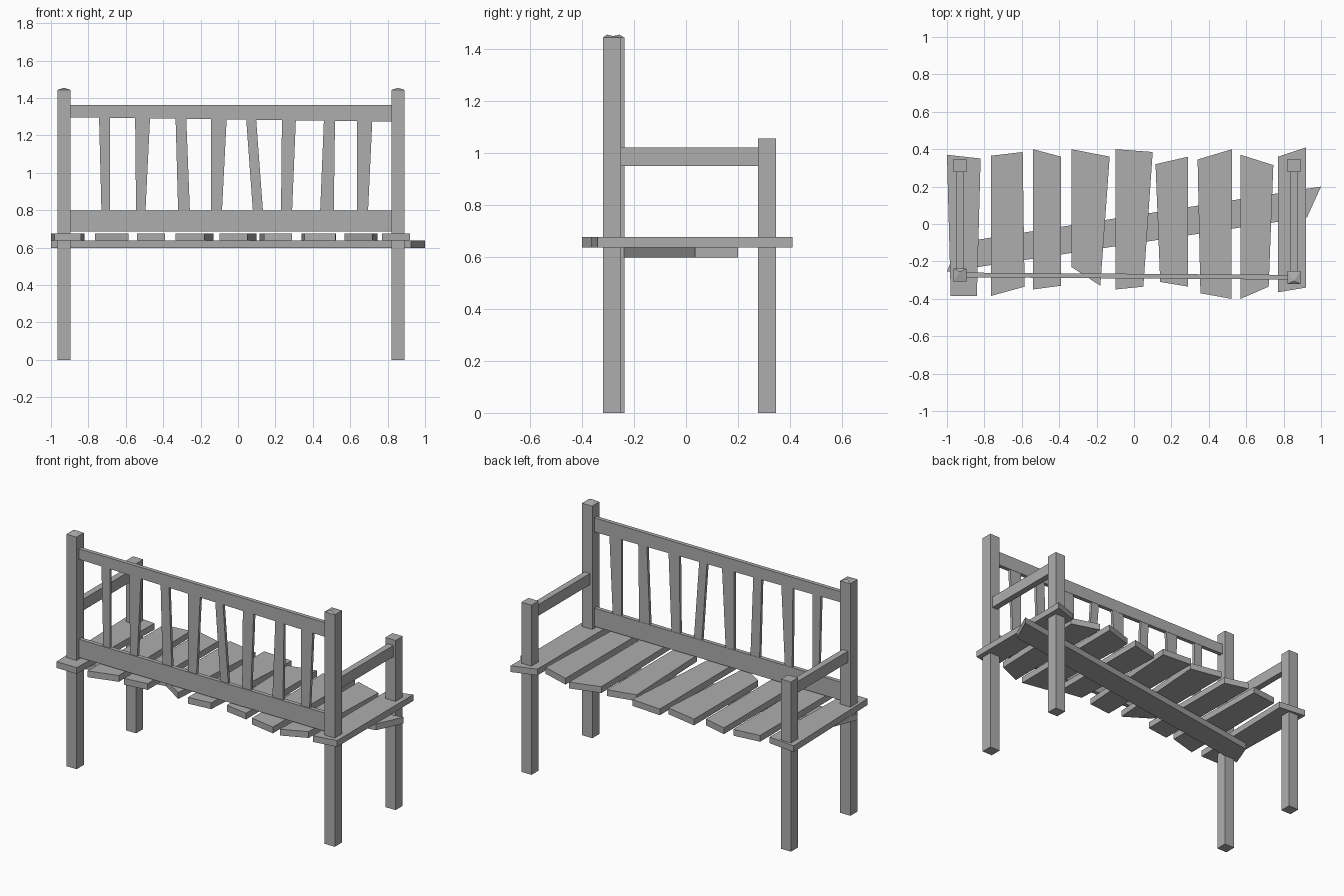
import bpy
import bmesh
from mathutils import Vector

cube = bpy.data.objects.get("Cube")
if cube:
    bpy.data.objects.remove(cube, do_unlink=True)

# One plain colour for all the timber
timber = bpy.data.materials.new("plain_grey_timber")
timber.use_nodes = True
colour = (0.42, 0.42, 0.42, 1)
timber.diffuse_color = colour
timber.node_tree.nodes["Principled BSDF"].inputs["Base Color"].default_value = colour


def finish(bm, name):
    """Turn a bmesh into a named timber object."""
    bmesh.ops.recalc_face_normals(bm, faces=bm.faces)
    mesh = bpy.data.meshes.new(name)
    bm.to_mesh(mesh)
    bm.free()
    mesh.materials.append(timber)
    obj = bpy.data.objects.new(name, mesh)
    bpy.context.collection.objects.link(obj)
    return obj


def plank(name, outline, offset, peak=None):
    """Extrude a flat outline by an offset; optionally raise a point on the end."""
    bm = bmesh.new()
    face = bm.faces.new([bm.verts.new(p) for p in outline])
    moved = bmesh.ops.extrude_face_region(bm, geom=[face])["geom"]
    ends = [g for g in moved if isinstance(g, bmesh.types.BMVert)]
    bmesh.ops.translate(bm, verts=ends, vec=Vector(offset))
    if peak:
        cap = [g for g in moved if isinstance(g, bmesh.types.BMFace)]
        tip = bmesh.ops.poke(bm, faces=cap)["verts"][0]
        tip.co = peak
    return finish(bm, name)


def flat_board(name, corners, bottom, top):
    return plank(name, [(x, y, bottom) for x, y in corners], (0, 0, top - bottom))


def rectangle(x0, x1, y0, y1):
    return [(x0, y0), (x1, y0), (x1, y1), (x0, y1)]


# Posts and armrests on each side
POST = 0.07
for side, x, y, tip_y in (("right", -0.965, -0.307, -0.255), ("left", 0.82, -0.32, -0.305)):
    base = [(px, py, 0) for px, py in rectangle(x, x + POST, y, y + POST)]
    plank(side + "_tall_post", base, (0, 0, 1.443), (x + POST / 2, tip_y, 1.455))
    flat_board(side + "_short_post", rectangle(x, x + POST, 0.277, 0.347), 0, 1.055)
    flat_board(side + "_armrest", rectangle(x + 0.016, x + 0.055, y + POST, 0.277), 0.95, 1.02)


# Backrest rails, slightly skewed between the tall posts
def rail(name, low_right, low_left, top):
    x0, x1, y0, y1 = -0.895, 0.82, -0.285, -0.297
    bm = bmesh.new()
    ends = []
    for x, y, low in ((x0, y0, low_right), (x1, y1, low_left)):
        ends.append([bm.verts.new(p) for p in
                     ((x, y, low), (x, y + 0.025, low), (x, y + 0.025, top), (x, y, top))])
    a, b = ends
    bm.faces.new(a)
    bm.faces.new(b)
    for i in range(4):
        j = (i + 1) % 4
        bm.faces.new((a[i], a[j], b[j], b[i]))
    finish(bm, name)


rail("backrest_top_rail", 1.297, 1.274, 1.362)
rail("backrest_bottom_rail", 0.687, 0.687, 0.80)

# Crooked backrest spindles: top edges, then bottom edges
spindles = (
    (-0.743, -0.685, -0.73, -0.685), (-0.55, -0.47, -0.545, -0.495),
    (-0.334, -0.277, -0.32, -0.257), (-0.144, -0.06, -0.144, -0.086),
    (0.043, 0.096, 0.08, 0.134), (0.235, 0.31, 0.23, 0.289),
    (0.46, 0.519, 0.439, 0.512), (0.636, 0.719, 0.636, 0.695),
)
for number, (t0, t1, b0, b1) in enumerate(spindles, 1):
    y = -0.281 - 0.007 * (t0 + t1) / 2 - 0.005
    corners = [(b0, y, 0.79), (b1, y, 0.79), (t1, y, 1.30), (t0, y, 1.30)]
    plank(f"backrest_spindle_{number}", corners, (0, 0.018, 0))

# Uneven seat slats, each an irregular four-sided board
slats = (
    ((-1, .37), (-.82, .35), (-.84, -.385), (-.98, -.385)),
    ((-.765, .365), (-.595, .385), (-.585, -.335), (-.765, -.385)),
    ((-.54, .4), (-.39, .36), (-.39, -.33), (-.54, -.35)),
    ((-.335, .4), (-.13, .36), (-.18, -.33), (-.335, -.23)),
    ((-.1, .4), (.1, .385), (.05, -.335), (-.1, -.35)),
    ((.115, .32), (.29, .36), (.29, -.335), (.14, -.31)),
    ((.34, .345), (.525, .4), (.52, -.4), (.355, -.37)),
    ((.57, .37), (.745, .315), (.72, -.335), (.57, -.4)),
    ((.77, .36), (.92, .41), (.92, -.34), (.77, -.365)),
)
for number, corners in enumerate(slats, 1):
    flat_board(f"seat_slat_{number}", corners, 0.637, 0.676)

# Slanted bearer under the seat
flat_board("seat_bearer", ((-1, -.255), (.925, .035), (1, .2), (-.94, -.1)), 0.598, 0.637)
